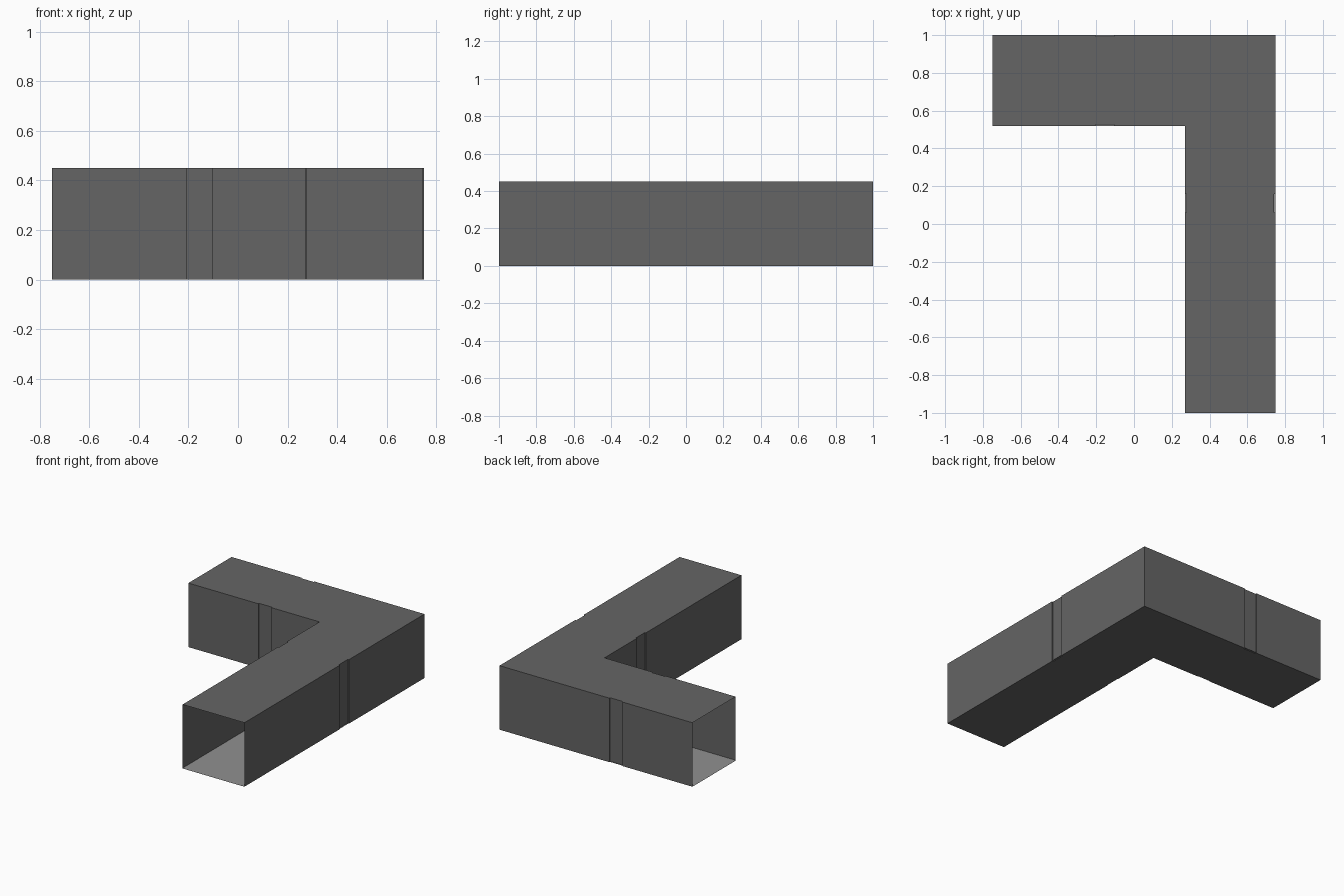
import bpy, bmesh

if "Cube" in bpy.data.objects:
    bpy.data.objects.remove(bpy.data.objects["Cube"])

H = 0.45   # duct height
D = 0.008  # depth of the shallow wall grooves


def material(name, v):
    m = bpy.data.materials.new(name)
    m.diffuse_color = (v, v, v, 1)
    m.use_nodes = True
    m.node_tree.nodes["Principled BSDF"].inputs["Base Color"].default_value = m.diffuse_color
    return m


def finish(bm, name, mat):
    me = bpy.data.meshes.new(name)
    bm.to_mesh(me)
    bm.free()
    me.materials.append(mat)
    ob = bpy.data.objects.new(name, me)
    bpy.context.collection.objects.link(ob)
    return ob


# L-shaped plan, counter-clockwise, with a groove in each long wall
plan = [
    (0.27, -1), (0.75, -1),
    (0.75, 0.06), (0.75 - D, 0.06), (0.75 - D, 0.16), (0.75, 0.16),
    (0.75, 1),
    (-0.105, 1), (-0.105, 1 - D), (-0.205, 1 - D), (-0.205, 1),
    (-0.75, 1), (-0.75, 0.52),
    (-0.205, 0.52), (-0.205, 0.52 + D), (-0.105, 0.52 + D), (-0.105, 0.52),
    (0.27, 0.52),
    (0.27, 0.16), (0.27 + D, 0.16), (0.27 + D, 0.06), (0.27, 0.06),
]
open_ends = {0, 11}  # plan edges left open

# Duct shell: roof, underside and walls, open at both ends
bm = bmesh.new()
low = [bm.verts.new((x, y, 0)) for x, y in plan]
top = [bm.verts.new((x, y, H)) for x, y in plan]
bm.faces.new(top)
bm.faces.new(low[::-1])
n = len(plan)
for i in range(n):
    if i not in open_ends:
        j = (i + 1) % n
        bm.faces.new((low[i], low[j], top[j], top[i]))
finish(bm, "duct_shell", material("dark_grey", 0.13))

# Lighter floor lining inside the duct, without grooves
bm = bmesh.new()
floor = [(0.27, -1), (0.75, -1), (0.75, 1), (-0.75, 1), (-0.75, 0.52), (0.27, 0.52)]
bm.faces.new([bm.verts.new((x, y, 0.003)) for x, y in floor])
finish(bm, "floor_lining", material("light_grey", 0.28))
